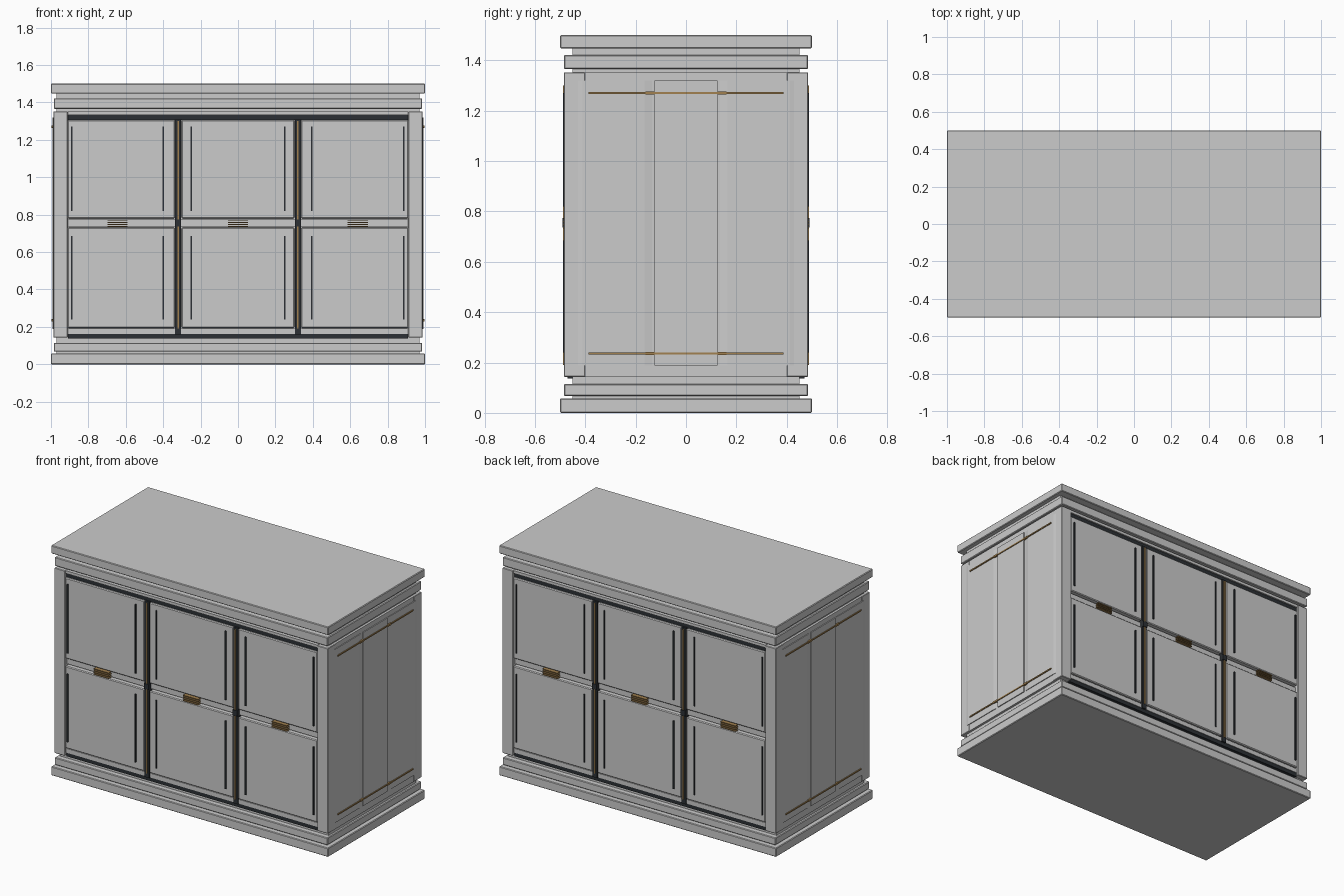
import bpy, bmesh

if "Cube" in bpy.data.objects:
    bpy.data.objects.remove(bpy.data.objects["Cube"])


def material(name, rgb):
    m = bpy.data.materials.new(name)
    m.diffuse_color = (*rgb, 1)
    m.use_nodes = True
    m.node_tree.nodes["Principled BSDF"].inputs["Base Color"].default_value = m.diffuse_color
    return m


DARK = material("dark_metal", (0.025, 0.03, 0.035))
BRASS = material("aged_brass", (0.36, 0.22, 0.08))


def finish(name, bm, mat=None, bevel=0):
    bmesh.ops.recalc_face_normals(bm, faces=bm.faces)
    me = bpy.data.meshes.new(name)
    bm.to_mesh(me)
    bm.free()
    ob = bpy.data.objects.new(name, me)
    bpy.context.collection.objects.link(ob)
    if mat:
        me.materials.append(mat)
    if bevel:
        b = ob.modifiers.new("edge", 'BEVEL')
        b.width, b.segments = bevel, 1
    return ob


def box(name, x, y, z, mat=None, bevel=0):
    """Box from (min, max) ranges on each axis."""
    bm = bmesh.new()
    bmesh.ops.create_cube(bm, size=1)
    for v in bm.verts:
        for i, r in enumerate((x, y, z)):
            lo, hi = sorted(r)
            v.co[i] = hi if v.co[i] > 0 else lo
    return finish(name, bm, mat, bevel)


def prism(name, profile, z, mat=None):
    """Vertical extrusion of an xy outline."""
    bm = bmesh.new()
    f = bm.faces.new([bm.verts.new((px, py, z[0])) for px, py in profile])
    top = bmesh.ops.extrude_face_region(bm, geom=[f])['geom']
    bmesh.ops.translate(bm, vec=(0, 0, z[1] - z[0]),
                        verts=[v for v in top if isinstance(v, bmesh.types.BMVert)])
    return finish(name, bm, mat)


def slab(name, hx, hy, z, bevel=0.004):
    return box(name, (-hx, hx), (-hy, hy), z, None, bevel)


# Stepped plinth and cornice
slab("base_slab", 1.0, 0.5, (0, 0.058))
slab("base_neck", 0.97, 0.45, (0.05, 0.15), 0)
slab("base_step", 0.985, 0.485, (0.067, 0.115))
slab("cornice_step", 0.985, 0.485, (1.365, 1.422))
slab("cornice_neck", 0.97, 0.45, (1.34, 1.455), 0)
slab("top_slab", 1.0, 0.5, (1.447, 1.5))

# Carcass
slab("carcass", 0.985, 0.45, (0.143, 1.352), 0)

BAYS = [(-0.91, -0.338), (-0.302, 0.302), (0.338, 0.91)]
SLOTS = [(-0.89, -0.40), (-0.25, 0.25), (0.395, 0.885)]
ROWS = [(0.195, 0.73, 0.24, 0.685), (0.78, 1.307, 0.82, 1.27)]

for s, side in ((-1, "front"), (1, "back")):
    def yr(a, b):
        return (s * a, s * b)

    # Corner posts
    for sx in (-1, 1):
        box(side + "_corner_post", (sx * 0.91, sx * 0.987), yr(0.40, 0.485),
            (0.143, 1.352), None, 0.003)
    # Horizontal rails and dark shadow strips
    box(side + "_header_rail", (-0.91, 0.91), yr(0.44, 0.48), (1.334, 1.352))
    box(side + "_upper_strip", (-0.91, 0.91), yr(0.44, 0.47), (1.307, 1.334), DARK)
    box(side + "_middle_rail", (-0.91, 0.91), yr(0.44, 0.462), (0.737, 0.773))
    box(side + "_bottom_rail", (-0.91, 0.91), yr(0.44, 0.474), (0.162, 0.19))
    box(side + "_lower_strip", (-0.91, 0.91), yr(0.44, 0.47), (0.137, 0.162), DARK)

    for (x0, x1), slots in zip(BAYS, SLOTS):
        for z0, z1, s0, s1 in ROWS:
            # Door panel with upright dark inlays
            box(side + "_door_panel", (x0, x1), yr(0.44, 0.482), (z0, z1), None, 0.005)
            for x in slots:
                box(side + "_door_inlay", (x - 0.004, x + 0.004), yr(0.47, 0.489),
                    (s0, s1), DARK)
        # Ribbed brass pull in the middle groove
        c = (slots[0] + slots[1]) / 2
        for i in range(4):
            z = 0.733 + i * 0.0115
            box(side + "_pull_rib", (c - 0.054, c + 0.054), yr(0.455, 0.489),
                (z, z + 0.005), BRASS)

    # Dark dividers with brass core and clip
    for x in (-0.32, 0.32):
        box(side + "_divider", (x - 0.016, x + 0.016), yr(0.44, 0.482), (0.16, 1.31), DARK)
        box(side + "_divider_core", (x - 0.004, x + 0.004), yr(0.47, 0.488),
            (0.19, 1.30), BRASS)
        box(side + "_divider_clip", (x - 0.016, x + 0.016), yr(0.47, 0.490),
            (0.737, 0.773), DARK)

# End panels with brass rods
for s, side in ((-1, "left"), (1, "right")):
    box(side + "_centre_panel", (s * 0.97, s * 0.991), (-0.125, 0.125), (0.188, 1.32))
    for t in (-1, 1):
        outline = [(0.97, 0.135), (0.985, 0.135), (0.990, 0.165),
                   (0.990, 0.41), (0.985, 0.44), (0.97, 0.44)]
        prism(side + "_outer_panel", [(s * x, t * y) for x, y in outline], (0.188, 1.32))
    for z in (0.235, 1.27):
        box(side + "_brass_rod", (s * 0.98, s * 0.996), (-0.388, 0.388),
            (z - 0.004, z + 0.004), BRASS)
        for t in (-1, 1):
            box(side + "_rod_sleeve", (s * 0.98, s * 0.997), (t * 0.125, t * 0.16),
                (z - 0.006, z + 0.006), BRASS)
